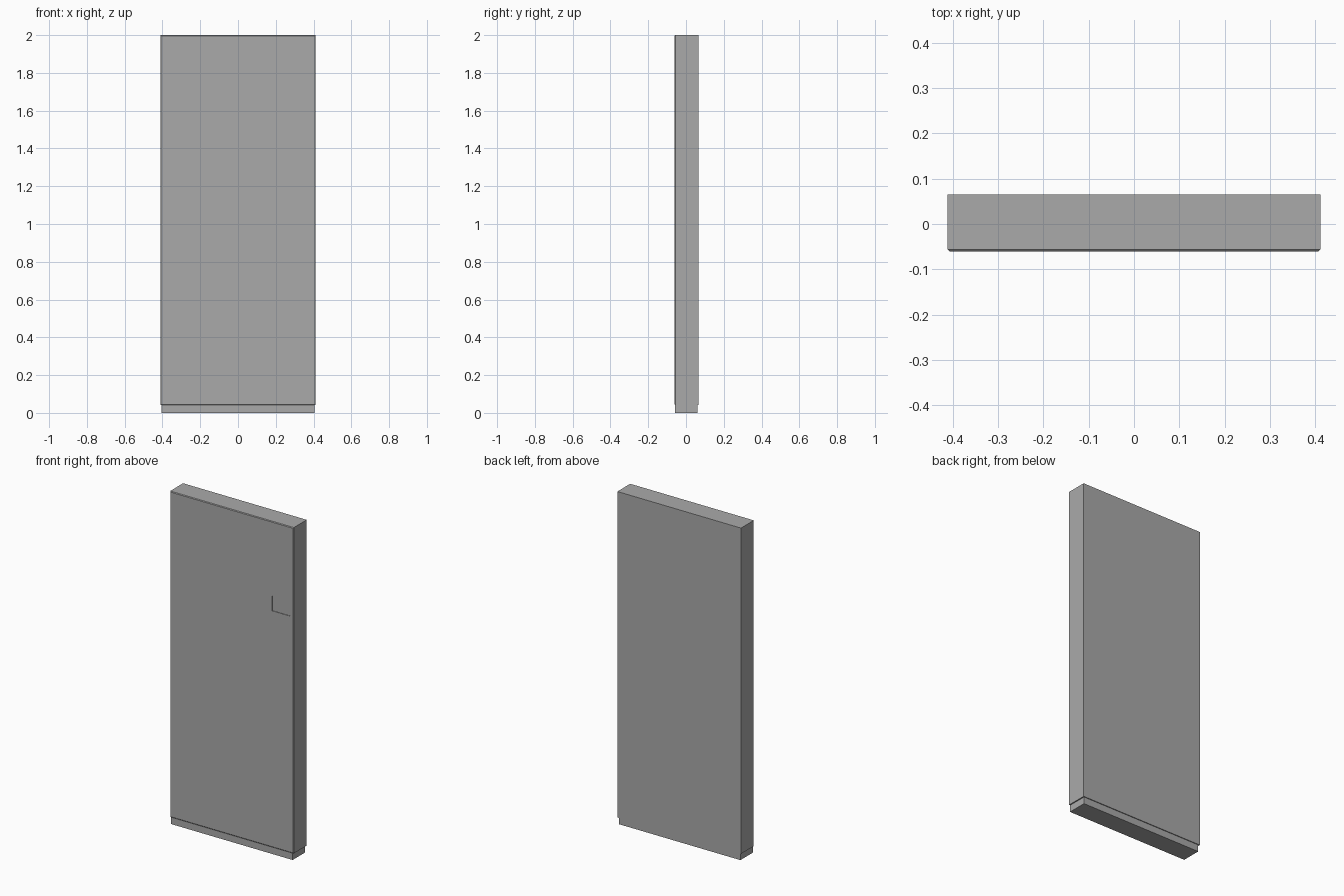
import bpy, bmesh
from mathutils import Vector

cube = bpy.data.objects.get("Cube")
if cube:
    bpy.data.objects.remove(cube, do_unlink=True)

grey = bpy.data.materials.new("painted_steel_grey")
grey.use_nodes = True
colour = (0.4, 0.4, 0.4, 1)
grey.diffuse_color = colour
grey.node_tree.nodes["Principled BSDF"].inputs["Base Color"].default_value = colour

FRONT, BACK = -0.0605, 0.065   # cabinet depth


def finish(name, bm):
    bmesh.ops.recalc_face_normals(bm, faces=bm.faces[:])
    mesh = bpy.data.meshes.new(name)
    bm.to_mesh(mesh)
    bm.free()
    mesh.materials.append(grey)
    obj = bpy.data.objects.new(name, mesh)
    bpy.context.collection.objects.link(obj)
    return obj


def box_bmesh(low, high):
    bm = bmesh.new()
    bmesh.ops.create_cube(bm, size=1)
    low, high = Vector(low), Vector(high)
    for v in bm.verts:
        v.co = (low + high) / 2 + v.co * (high - low)
    return bm


def panel_frame(name, bottom, top, half_width=0.387, rim=0.01):
    # Thin raised rim made by insetting a rectangle and extruding the border
    bm = bmesh.new()
    corners = [(-half_width, bottom), (half_width, bottom),
               (half_width, top), (-half_width, top)]
    face = bm.faces.new([bm.verts.new((x, FRONT, z)) for x, z in corners])
    bmesh.ops.inset_region(bm, faces=[face], thickness=rim)
    bmesh.ops.delete(bm, geom=[face], context='FACES_ONLY')
    result = bmesh.ops.extrude_face_region(bm, geom=bm.faces[:], use_keep_orig=True)
    verts = [g for g in result["geom"] if isinstance(g, bmesh.types.BMVert)]
    bmesh.ops.translate(bm, verts=verts, vec=(0, -0.0045, 0))
    return finish(name, bm)


# Cabinet body with softened front edges
bm = box_bmesh((-0.411, FRONT, 0.041), (0.411, BACK, 2))
front_edges = [e for e in bm.edges if all(v.co.y < 0 for v in e.verts)]
bmesh.ops.bevel(bm, geom=front_edges, offset=0.004, segments=1, affect='EDGES')
body = finish("cabinet_body", bm)

# Shallow recess in the door, above the upper panel
cutter = finish("recess_cutter", box_bmesh((0.27, -0.1, 1.463), (0.39, FRONT + 0.003, 1.553)))
cutter.hide_render = True
cutter.hide_viewport = True
cut = body.modifiers.new("handle_recess", 'BOOLEAN')
cut.operation = 'DIFFERENCE'
cut.solver = 'EXACT'
cut.object = cutter

# Plinth
finish("plinth", box_bmesh((-0.404, -0.058, 0), (0.404, 0.06, 0.041)))

# Raised panel frames on the door
panel_frame("upper_panel_frame", 1.122, 1.432)
panel_frame("lower_panel_frame", 0.065, 0.375)
